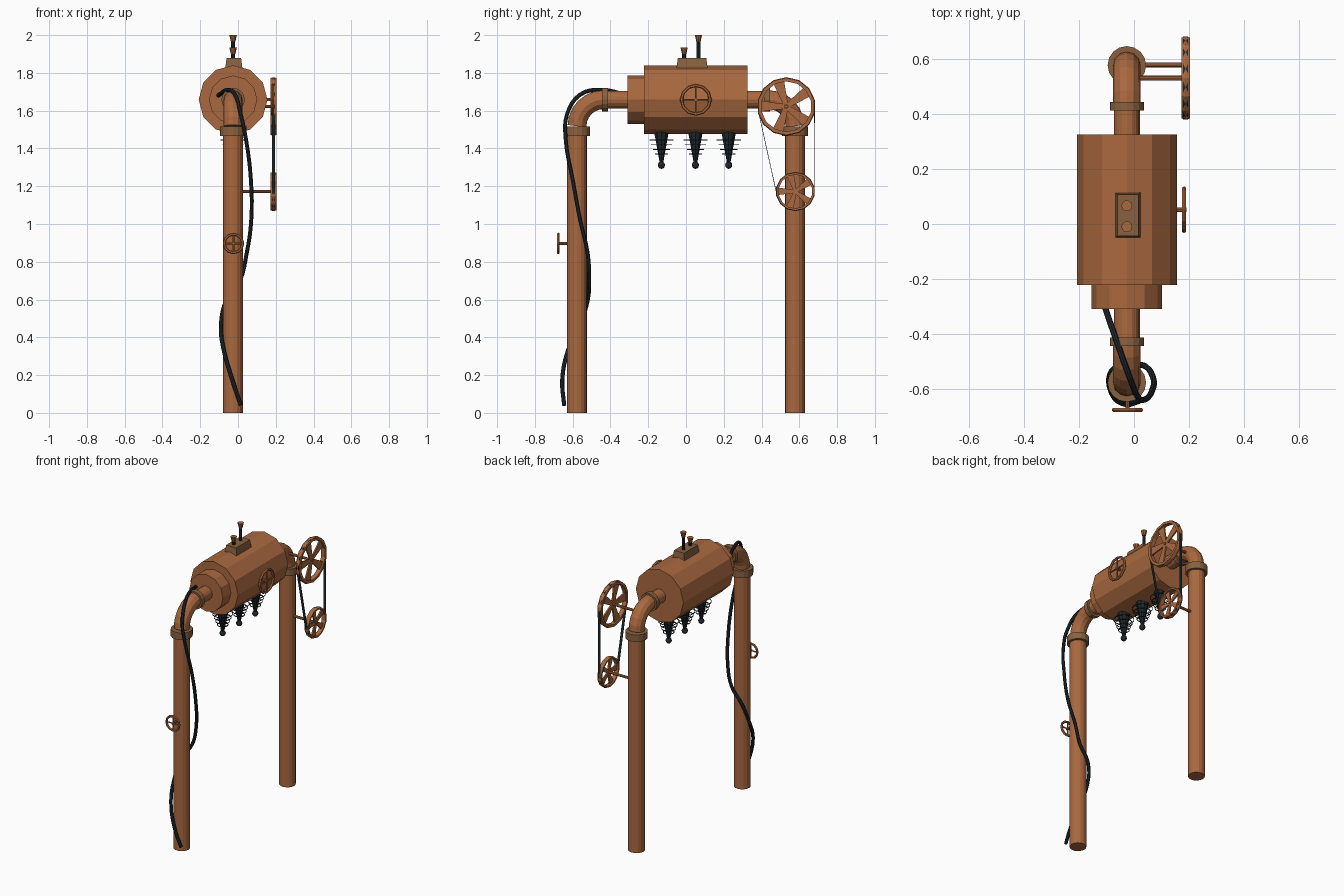
import bpy, bmesh, math
from mathutils import Vector, Matrix, geometry

if "Cube" in bpy.data.objects:
    bpy.data.objects.remove(bpy.data.objects["Cube"])

def material(name, rgb):
    m = bpy.data.materials.new(name)
    m.diffuse_color = (*rgb, 1)
    m.use_nodes = True
    m.node_tree.nodes["Principled BSDF"].inputs["Base Color"].default_value = m.diffuse_color
    return m

COPPER = material("copper", (0.40, 0.14, 0.05))
BRONZE = material("bronze", (0.25, 0.12, 0.05))
DARK = material("dark_rubber", (0.015, 0.022, 0.026))
CX, CZ = -0.026, 1.658          # pipe centre line
PY = 0.577                      # leg distance from centre

def add(name, bm, mat):
    bmesh.ops.recalc_face_normals(bm, faces=bm.faces)
    me = bpy.data.meshes.new(name)
    bm.to_mesh(me)
    bm.free()
    me.materials.append(mat)
    ob = bpy.data.objects.new(name, me)
    bpy.context.collection.objects.link(ob)
    return ob

def lathe(name, profile, loc, axis, mat, n=12, ring=False):
    """Revolve (radius, height) points round an axis; ring closes the profile."""
    bm = bmesh.new()
    rot = Vector((0, 0, 1)).rotation_difference(Vector(axis)).to_matrix()
    loops = []
    for r, h in profile:
        loops.append([bm.verts.new(Vector(loc) + rot @ Vector(
            (r * math.cos(2 * math.pi * i / n), r * math.sin(2 * math.pi * i / n), h)))
            for i in range(n)])
    pairs = list(zip(loops, loops[1:]))
    if ring:
        pairs.append((loops[-1], loops[0]))
    for a, b in pairs:
        for i in range(n):
            j = (i + 1) % n
            bm.faces.new((a[i], a[j], b[j], b[i]))
    if not ring:
        bm.faces.new(loops[0])
        bm.faces.new(loops[-1])
    return add(name, bm, mat)

def rod(name, p, q, r, mat, n=12, r2=None):
    p, q = Vector(p), Vector(q)
    return lathe(name, [(r, 0), (r if r2 is None else r2, (q - p).length)],
                 p, (q - p).normalized(), mat, n)

def tube(name, pts, r, mat, kind='NURBS', res=4, sides=2):
    """Sweep a round section along a path and keep it as a mesh."""
    cu = bpy.data.curves.new(name, 'CURVE')
    cu.dimensions = '3D'
    cu.bevel_depth, cu.bevel_resolution, cu.resolution_u = r, sides, res
    cu.use_fill_caps = True
    sp = cu.splines.new(kind)
    if kind == 'BEZIER':
        sp.bezier_points.add(len(pts) - 1)
        for b, p in zip(sp.bezier_points, pts):
            b.co = p
            b.handle_left_type = b.handle_right_type = 'AUTO'
    else:
        sp.points.add(len(pts) - 1)
        for b, p in zip(sp.points, pts):
            b.co = (*p, 1)
    tmp = bpy.data.objects.new(name + "_path", cu)
    bpy.context.collection.objects.link(tmp)
    dg = bpy.context.evaluated_depsgraph_get()
    me = bpy.data.meshes.new_from_object(tmp.evaluated_get(dg))
    bpy.data.objects.remove(tmp)
    me.name = name
    me.shade_flat()
    me.materials.clear()
    me.materials.append(mat)
    ob = bpy.data.objects.new(name, me)
    bpy.context.collection.objects.link(ob)
    return ob

def hand_wheel(name, c, axis, R, t, stem):
    """Valve wheel: round rim, hub and four crossed spokes."""
    c, ax = Vector(c), Vector(axis)
    rim = [(R - t + t * math.cos(a * math.pi / 3), t * math.sin(a * math.pi / 3)) for a in range(6)]
    lathe(name + "_rim", rim, c, axis, COPPER, 12, True)
    rod(name + "_stem", c - ax * stem, c + ax * t, t * 0.9, COPPER, 8)
    side = ax.cross(Vector((0, 0, 1)))
    for i, d in enumerate((side, Vector((0, 0, 1)))):
        rod(f"{name}_spoke_{i}", c - d * (R - t), c + d * (R - t), t * 0.6, COPPER, 6)

def pulley(name, c, R, inner_x):
    """Belt wheel facing +x with five spokes widening to the rim."""
    c = Vector(c)
    w, t = 0.015, R * 0.14
    lathe(name + "_rim", [(R - t, -w), (R - 0.004, -w), (R, 0), (R - 0.004, w), (R - t, w)],
          c, (1, 0, 0), COPPER, 14, True)
    rod(name + "_axle", (inner_x, c.y, c.z), c + Vector((0.012, 0, 0)), 0.009, COPPER, 8)
    bm = bmesh.new()
    for k in range(5):
        rot = Matrix.Rotation(2 * math.pi * k / 5 + 0.3, 3, 'X')
        quad = [(R * 0.06, -R * 0.08), (R * 0.06, R * 0.08), (R - t * .8, R * 0.19), (R - t * .8, -R * 0.19)]
        f, b = [[bm.verts.new(c + rot @ Vector((x, v, u))) for u, v in quad] for x in (-0.005, 0.005)]
        bm.faces.new(f)
        bm.faces.new(b)
        for i in range(4):
            j = (i + 1) % 4
            bm.faces.new((f[i], f[j], b[j], b[i]))
    add(name + "_spokes", bm, COPPER)

# Legs, elbows, collars and horizontal pipes, mirrored front and back
for side, s in (("front", -1), ("back", 1)):
    y = s * PY
    rod(side + "_leg", (CX, y, 0), (CX, y, 1.51), 0.053, COPPER, 16)
    rod(side + "_leg_collar", (CX, y, 1.467), (CX, y, 1.515), 0.07, BRONZE, 16)
    bend = [(CX, s * (0.437 + 0.14 * math.cos(a)), 1.518 + 0.14 * math.sin(a))
            for a in [k * math.pi / 12 for k in range(7)]]
    tube(side + "_elbow", bend, 0.05, COPPER, 'POLY', sides=4)
    rod(side + "_pipe", (CX, s * 0.44, CZ), (CX, s * 0.2, CZ), 0.047, COPPER, 16)
    rod(side + "_pipe_collar", (CX, s * 0.444, CZ), (CX, s * 0.413, CZ), 0.062, BRONZE, 16)

# Drum and its stepped end
rod("drum", (CX, -0.222, CZ), (CX, 0.325, CZ), 0.182, COPPER, 12)
rod("drum_end", (CX, -0.31, CZ), (CX, -0.22, CZ), 0.128, COPPER, 12)

# Control box with two push levers
bm = bmesh.new()
bmesh.ops.create_cube(bm, size=1)
for v in bm.verts:
    k = 0.8 if v.co.z > 0 else 1
    v.co = Vector((-0.022 + v.co.x * 0.093, 0.032 + v.co.y * 0.167, 1.846 + v.co.z * 0.064))
    if k < 1:
        v.co.x += 0.008 if v.co.x < -0.022 else -0.008
        v.co.y += 0.008 if v.co.y < 0.032 else -0.008
add("control_box", bm, BRONZE)
for name, y, top in (("tall", 0.066, 2.0), ("short", -0.01, 1.934)):
    rod(name + "_lever", (CX, y, 1.87), (CX, y, top - 0.02), 0.01, DARK, 8)
    rod(name + "_lever_knob", (CX, y, top - 0.034), (CX, y, top), 0.012, COPPER, 10, 0.02)

# Valve wheels
hand_wheel("drum_valve", (0.182, 0.052, CZ), (1, 0, 0), 0.085, 0.009, 0.05)
hand_wheel("leg_valve", (-0.024, -0.676, 0.897), (0, -1, 0), 0.057, 0.008, 0.06)

# Belt wheels and belt
BIG, SMALL = (0.188, 0.531, 1.622), (0.188, 0.579, 1.172)
pulley("upper_pulley", BIG, 0.155, CX)
pulley("lower_pulley", SMALL, 0.104, CX)
pts = [(c[1] + r * math.cos(a * math.pi / 14), c[2] + r * math.sin(a * math.pi / 14))
       for c, r in ((BIG, 0.151), (SMALL, 0.101)) for a in range(28)]
hull = [pts[i] for i in geometry.convex_hull_2d(pts)]
bm = bmesh.new()
edge = [[bm.verts.new((x, y, z)) for y, z in hull] for x in (0.179, 0.197)]
for i in range(len(hull)):
    j = (i + 1) % len(hull)
    bm.faces.new((edge[0][i], edge[0][j], edge[1][j], edge[1][i]))
belt = add("belt", bm, DARK)
belt.modifiers.new("thickness", 'SOLIDIFY').thickness = 0.003

# Hanging insulators: cone, ball tip and thin wire rings
for i, y in enumerate((-0.13, 0.05, 0.226)):
    n = f"insulator_{i}"
    rod(n + "_cone", (CX, y, 1.325), (CX, y, 1.495), 0.01, DARK, 10, 0.042)
    ball = [(max(0.001, 0.02 * math.sin(k * math.pi / 6)), -0.02 * math.cos(k * math.pi / 6))
            for k in range(7)]
    lathe(n + "_tip", ball, (CX, y, 1.312), (0, 0, 1), DARK, 10)
    for k, (z, r) in enumerate(((1.445, 0.066), (1.42, 0.056), (1.395, 0.047), (1.37, 0.036))):
        lathe(f"{n}_ring_{k}", [(r, -.002), (r, .002), (r - .004, .002), (r - .004, -.002)],
              (CX, y, z), (0, 0, 1), DARK, 14, True)
        rod(f"{n}_ring_stay_{k}", (CX - r + .002, y, z), (CX + r - .002, y, z), 0.0015, DARK, 4)

# Cable winding from the drum end down the front leg
tube("cable", [(-.105, -.305, 1.68), (-.055, -.45, 1.71), (-.015, -.56, 1.685), (.015, -.63, 1.58),
               (.042, -.637, 1.45), (.068, -.60, 1.236), (.07, -.56, 1.02), (.045, -.52, .84),
               (.01, -.513, .70), (-.06, -.52, .60), (-.09, -.56, .47), (-.075, -.625, .33),
               (-.03, -.655, .175), (.016, -.645, .04)], 0.011, DARK, 'BEZIER')
